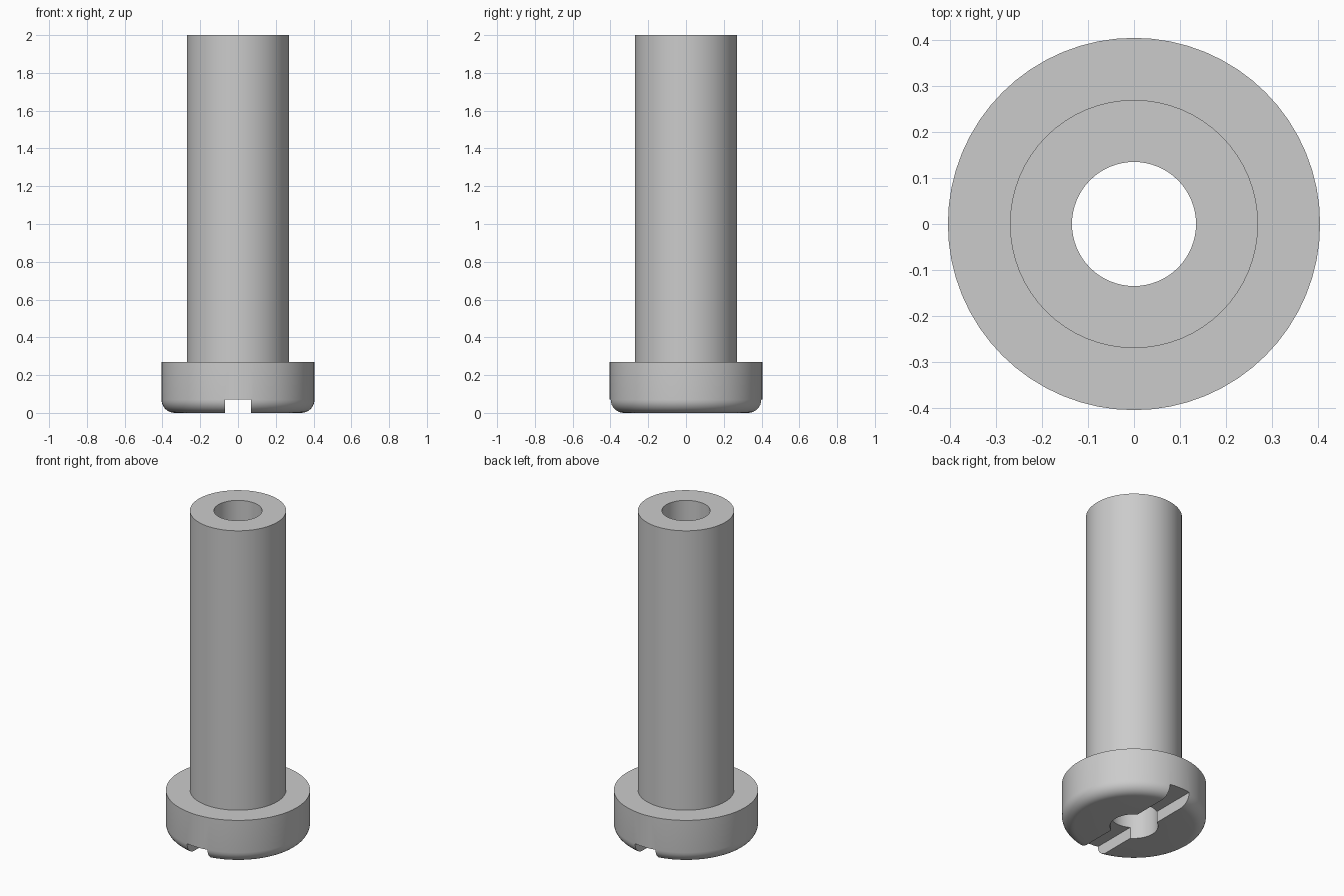
import bpy, bmesh, math
from mathutils import Vector

cube = bpy.data.objects.get("Cube")
if cube:
    bpy.data.objects.remove(cube, do_unlink=True)

HEAD_R, SHAFT_R, BORE_R = 0.405, 0.27, 0.135
HEAD_H, TOP, FILLET = 0.27, 2.0, 0.07
SLOT_W, SLOT_D = 0.14, 0.07
SIDES = 64

# Plain grey metal
metal = bpy.data.materials.new("grey_metal")
metal.use_nodes = True
grey = (0.6, 0.6, 0.6, 1.0)
metal.diffuse_color = grey
metal.node_tree.nodes["Principled BSDF"].inputs["Base Color"].default_value = grey

# Closed half-section: bore, rounded head underside, shoulder, shaft
arc = [(HEAD_R - FILLET + FILLET * math.sin(a), FILLET - FILLET * math.cos(a))
       for a in (math.pi / 2 * i / 8 for i in range(9))]
section = [(BORE_R, 0)] + arc + [(HEAD_R, HEAD_H), (SHAFT_R, HEAD_H),
                                 (SHAFT_R, TOP), (BORE_R, TOP)]

# Revolve the section into the screw body
bm = bmesh.new()
verts = [bm.verts.new((r, 0, z)) for r, z in section]
edges = [bm.edges.new((v, verts[(i + 1) % len(verts)])) for i, v in enumerate(verts)]
bmesh.ops.spin(bm, geom=verts + edges, cent=Vector(), axis=(0, 0, 1),
               angle=math.tau, steps=SIDES, use_merge=True)
bmesh.ops.remove_doubles(bm, verts=bm.verts, dist=1e-5)
bmesh.ops.recalc_face_normals(bm, faces=bm.faces)
mesh = bpy.data.meshes.new("hollow_screw")
bm.to_mesh(mesh)
bm.free()
mesh.materials.append(metal)
screw = bpy.data.objects.new("hollow_screw", mesh)
bpy.context.collection.objects.link(screw)

# Driver slot running front to back across the head underside
bpy.ops.mesh.primitive_cube_add(size=1)
cutter = bpy.context.object
cutter.name = "slot_cutter"
cutter.scale = (SLOT_W, 2, 2 * SLOT_D)
cutter.hide_render = True
cutter.data.materials.append(metal)
cut = screw.modifiers.new("driver_slot", 'BOOLEAN')
cut.operation = 'DIFFERENCE'
cut.solver = 'EXACT'
cut.object = cutter

bpy.ops.object.select_all(action='DESELECT')
screw.select_set(True)
bpy.context.view_layer.objects.active = screw
bpy.ops.object.modifier_apply(modifier=cut.name)
bpy.data.objects.remove(cutter, do_unlink=True)
bpy.ops.object.shade_smooth_by_angle(angle=math.radians(30))
